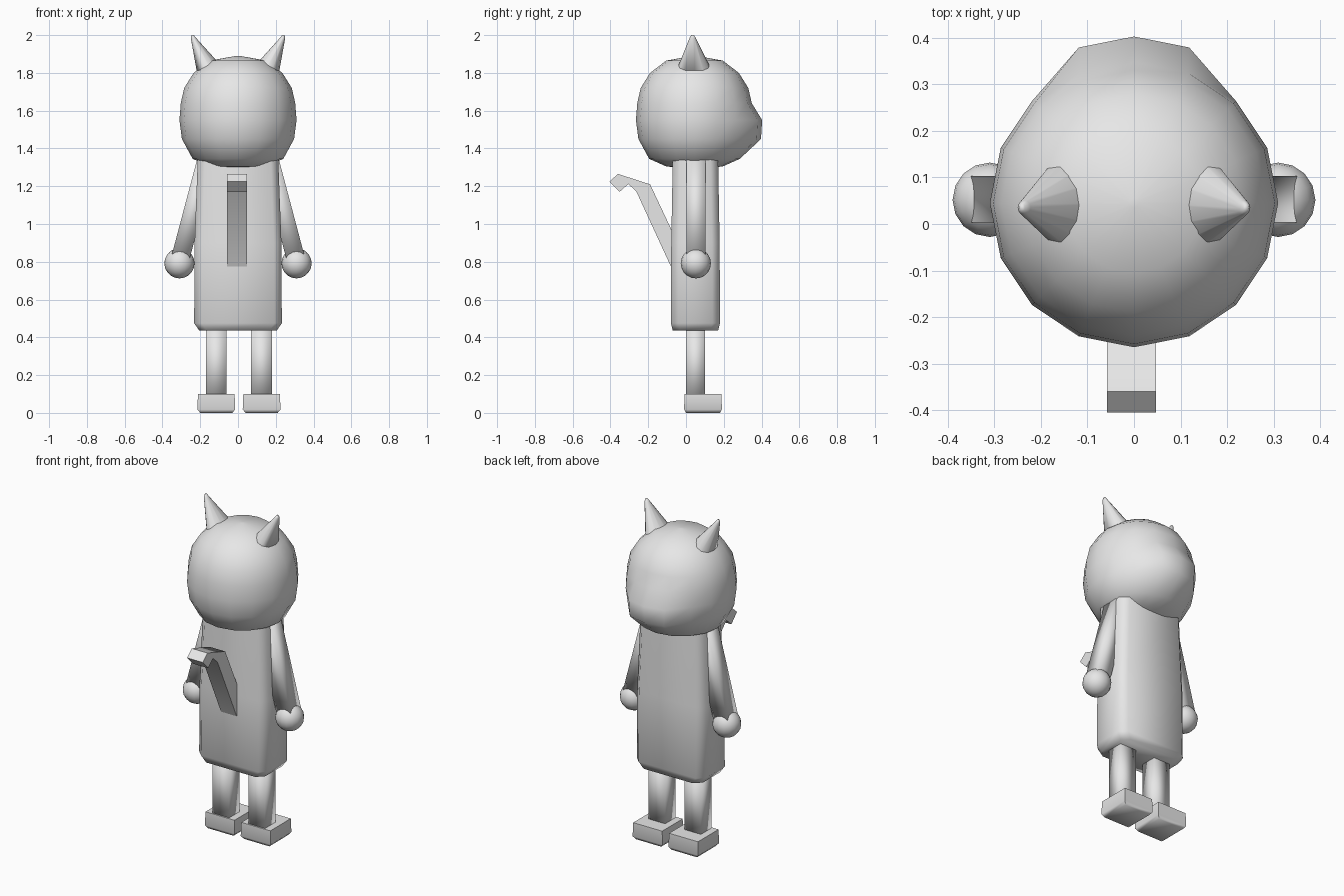
import bpy, bmesh, math
from mathutils import Vector

cube = bpy.data.objects.get("Cube")
if cube:
    bpy.data.objects.remove(cube, do_unlink=True)

grey = bpy.data.materials.new("plain_grey")
grey.use_nodes = True
GREY = (0.8, 0.8, 0.8, 1)
grey.diffuse_color = GREY
grey.node_tree.nodes["Principled BSDF"].inputs["Base Color"].default_value = GREY


def finish(name, bm, angle=180):
    """Turn a bmesh into a shaded, coloured object."""
    bmesh.ops.recalc_face_normals(bm, faces=bm.faces)
    mesh = bpy.data.meshes.new(name)
    bm.to_mesh(mesh)
    bm.free()
    mesh.shade_smooth()
    if angle < 180:
        mesh.set_sharp_from_angle(angle=math.radians(angle))
    mesh.materials.append(grey)
    obj = bpy.data.objects.new(name, mesh)
    bpy.context.collection.objects.link(obj)
    return obj


def loft(name, rings, angle=180):
    """Skin a stack of equal-length rings and cap both ends."""
    bm = bmesh.new()
    loops = [[bm.verts.new(p) for p in ring] for ring in rings]
    n = len(loops[0])
    for low, high in zip(loops, loops[1:]):
        for i in range(n):
            j = (i + 1) % n
            bm.faces.new((low[i], low[j], high[j], high[i]))
    bm.faces.new(loops[0])
    bm.faces.new(loops[-1])
    return finish(name, bm, angle)


def box_ring(x, y, z, hx, hy, cut=0):
    """Rectangle outline, with its corners cut off if asked."""
    if not cut:
        return [(x + a * hx, y + b * hy, z) for a, b in ((-1, -1), (1, -1), (1, 1), (-1, 1))]
    cx, cy = hx - cut, hy - cut
    pts = [(-cx, -hy), (cx, -hy), (hx, -cy), (hx, cy), (cx, hy), (-cx, hy), (-hx, cy), (-hx, -cy)]
    return [(x + a, y + b, z) for a, b in pts]


def oval_ring(x, y, z, rx, ry, n):
    return [(x + rx * math.cos(math.tau * i / n), y + ry * math.sin(math.tau * i / n), z)
            for i in range(n)]


# Head: sixteen-sided round with a blunt muzzle pushed out at +y
profile = [(0.01, 1.29), (0.15, 1.305), (0.24, 1.345), (0.297, 1.45), (0.31, 1.55),
           (0.303, 1.64), (0.285, 1.72), (0.235, 1.80), (0.15, 1.865), (0.01, 1.89)]
muzzle = {1.45: 0.055, 1.55: 0.048}
rings = []
for r, z in profile:
    ring = oval_ring(0, 0.045, z, r, r, 16)
    push = muzzle.get(z, 0)
    rings.append([(x, y + (push if y > 0.3 else 0), z) for x, y, z in ring])
loft("head", rings)

# Body: tall block with soft corners and a chamfered hem
loft("body", [box_ring(0, 0.05, 0.435, 0.205, 0.12, 0.04),
              box_ring(0, 0.05, 0.475, 0.232, 0.13, 0.04),
              box_ring(0, 0.05, 0.90, 0.23, 0.128, 0.04),
              box_ring(0, 0.05, 1.345, 0.213, 0.12, 0.04)], 60)

for side, s in (("left", 1), ("right", -1)):
    # Ear: slim cone leaning outward
    loft(side + "_ear", [oval_ring(s * 0.13, 0.045, 1.79, 0.085, 0.105, 12),
                         oval_ring(s * 0.236, 0.035, 1.985, 0.014, 0.016, 12),
                         oval_ring(s * 0.24, 0.035, 2.0, 0.006, 0.008, 12)], 80)

    # Arm: square bar slanting out to the hand
    loft(side + "_arm", [box_ring(s * 0.305, 0.053, 0.82, 0.05, 0.05),
                         box_ring(s * 0.167, 0.053, 1.34, 0.05, 0.05)], 100)

    # Hand: ball
    bm = bmesh.new()
    bmesh.ops.create_uvsphere(bm, u_segments=16, v_segments=10, radius=0.08)
    bmesh.ops.translate(bm, verts=bm.verts, vec=Vector((s * 0.31, 0.052, 0.792)))
    finish(side + "_hand", bm)

    # Leg: square post
    mid = 0.005 + s * 0.12
    loft(side + "_leg", [box_ring(mid, 0.05, 0.06, 0.055, 0.05),
                         box_ring(mid, 0.05, 0.46, 0.055, 0.05)], 100)

    # Foot: low block with a slightly tucked sole
    loft(side + "_foot", [box_ring(mid, 0.09, 0.0, 0.085, 0.09),
                          box_ring(mid, 0.09, 0.018, 0.1, 0.1),
                          box_ring(mid, 0.09, 0.1, 0.097, 0.098)], 70)

# Tail: flat kinked strip rising from the back
outline = [(-0.03, 0.87), (-0.19, 1.21), (-0.36, 1.265), (-0.405, 1.225), (-0.352, 1.17),
           (-0.305, 1.212), (-0.262, 1.17), (-0.08, 0.775), (-0.03, 0.775)]
loft("tail", [[(x, y, z) for y, z in outline] for x in (-0.058, 0.047)], 50)
